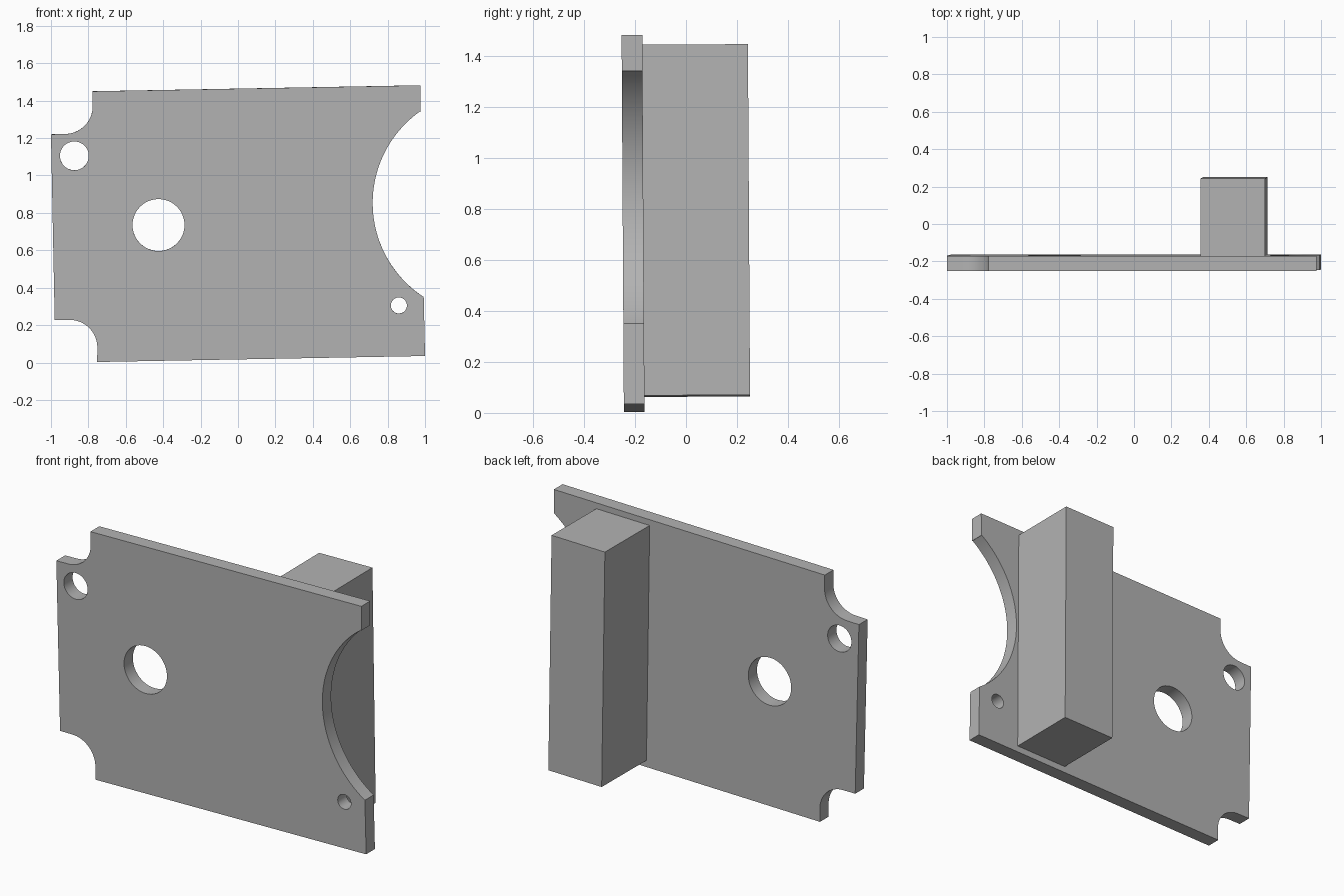
import bpy, bmesh, math
from mathutils import Matrix, Vector

cube = bpy.data.objects.get("Cube")
if cube:
    bpy.data.objects.remove(cube, do_unlink=True)

grey = bpy.data.materials.new("plain grey")
grey.use_nodes = True
colour = (0.45, 0.45, 0.45, 1)
grey.diffuse_color = colour
grey.node_tree.nodes["Principled BSDF"].inputs["Base Color"].default_value = colour

# The whole part leans very slightly towards the front
PIVOT = Vector((0, -0.2075, 0.74))
LEAN = Matrix.Translation(PIVOT) @ Matrix.Rotation(0.006, 4, 'X') @ Matrix.Translation(-PIVOT)
FRONT, BACK, REAR = -0.248, -0.167, 0.247


def arc(cx, cz, r, start, end, steps):
    """Points on an arc in the x-z plane, angles in degrees."""
    angles = [math.radians(start + (end - start) * i / steps) for i in range(steps + 1)]
    return [(cx + r * math.cos(a), cz + r * math.sin(a)) for a in angles]


def prism(name, outline, y0, y1):
    """Extrude an x-z outline from y0 to y1."""
    bm = bmesh.new()
    face = bm.faces.new([bm.verts.new((x, y0, z)) for x, z in outline])
    side = bmesh.ops.extrude_face_region(bm, geom=[face])["geom"]
    moved = [v for v in side if isinstance(v, bmesh.types.BMVert)]
    bmesh.ops.translate(bm, verts=moved, vec=(0, y1 - y0, 0))
    bmesh.ops.recalc_face_normals(bm, faces=bm.faces)
    bm.transform(LEAN)
    mesh = bpy.data.meshes.new(name)
    bm.to_mesh(mesh)
    bm.free()
    mesh.materials.append(grey)
    obj = bpy.data.objects.new(name, mesh)
    bpy.context.collection.objects.link(obj)
    return obj


# Plate with two notched corners and a large side scoop
outline = [(-0.98, 0.228)]
outline += arc(-0.9, 0.08, 0.148, 90, 0, 16)
outline += [(-0.753, 0.003), (1.0, 0.035), (0.993, 0.35)]
outline += arc(1.32, 0.853, 0.6, 236.5, 125.5, 48)
outline += [(0.975, 1.34), (0.975, 1.482), (-0.778, 1.45)]
outline += arc(-0.925, 1.37, 0.148, 0, -90, 16)
outline += [(-1.0, 1.22)]
plate = prism("plate", outline, FRONT, BACK)

# Round through holes
bpy.context.view_layer.objects.active = plate
for x, z, r in [(-0.875, 1.105, 0.077), (-0.425, 0.735, 0.139), (0.86, 0.305, 0.043)]:
    cutter = prism("hole_cutter", arc(x, z, r, 0, 352.5, 47), FRONT - 0.1, BACK + 0.1)
    cutter.hide_render = True
    cut = plate.modifiers.new("hole", 'BOOLEAN')
    cut.operation, cut.solver, cut.object = 'DIFFERENCE', 'EXACT', cutter
    bpy.ops.object.modifier_apply(modifier=cut.name)
    bpy.data.objects.remove(cutter, do_unlink=True)

bpy.ops.object.select_all(action='DESELECT')
plate.select_set(True)
bpy.ops.object.shade_smooth_by_angle(angle=math.radians(30))

# Upright bar on the back
prism("back_bar", [(0.37, 0.062), (0.715, 0.068), (0.70, 1.443), (0.355, 1.437)], BACK, REAR)
